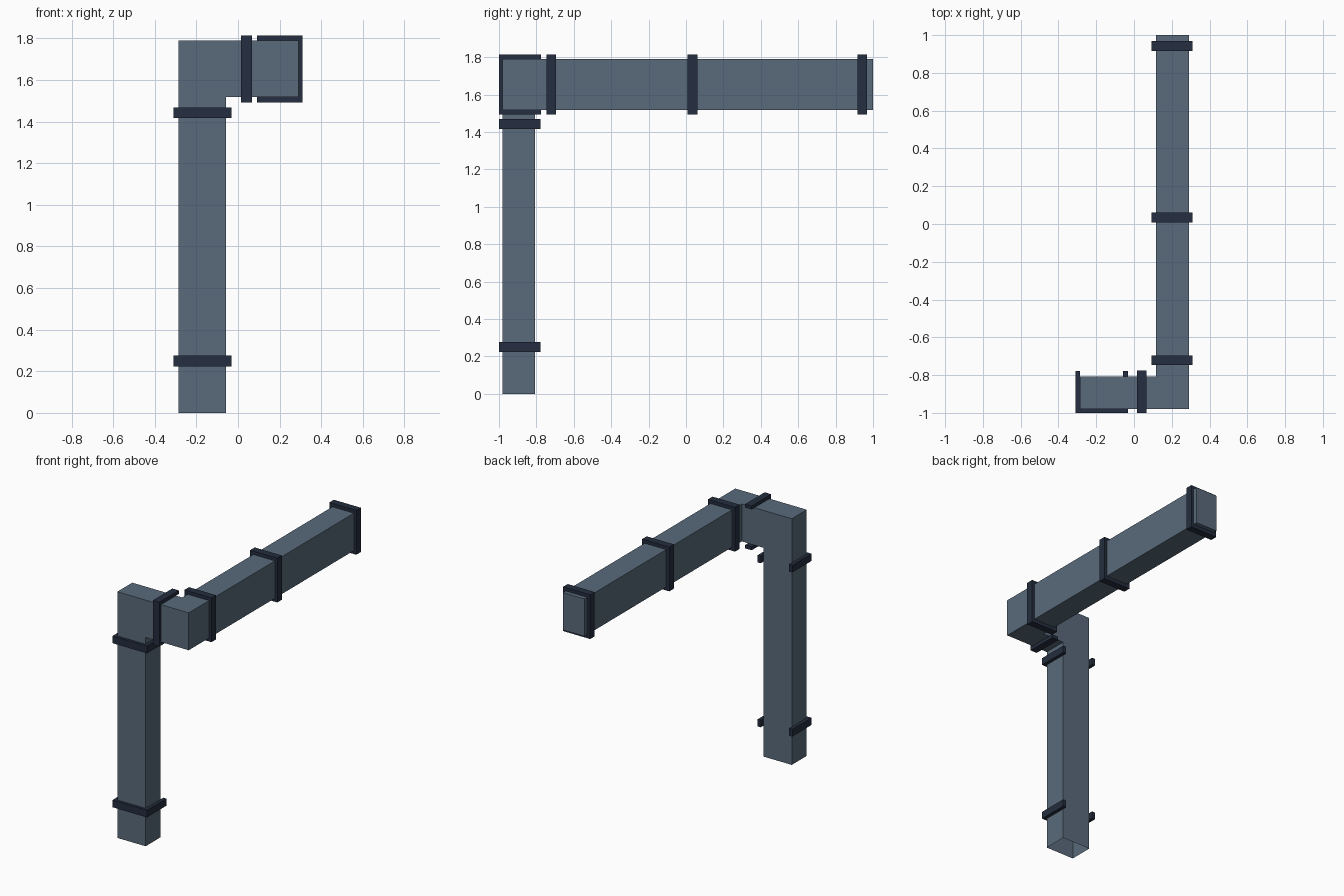
import bpy, bmesh

if "Cube" in bpy.data.objects:
    bpy.data.objects.remove(bpy.data.objects["Cube"])


def material(name, rgb):
    m = bpy.data.materials.new(name)
    m.diffuse_color = (*rgb, 1)
    m.use_nodes = True
    m.node_tree.nodes["Principled BSDF"].inputs["Base Color"].default_value = m.diffuse_color
    return m


DUCT = material("duct_metal", (0.10, 0.145, 0.20))
STRAP = material("strap_metal", (0.018, 0.027, 0.05))


def finish(name, bm, mat):
    bmesh.ops.recalc_face_normals(bm, faces=bm.faces)
    me = bpy.data.meshes.new(name)
    bm.to_mesh(me)
    bm.free()
    me.materials.append(mat)
    ob = bpy.data.objects.new(name, me)
    bpy.context.collection.objects.link(ob)


def add_box(bm, lo, hi):
    vs = bmesh.ops.create_cube(bm, size=1)["verts"]
    for v in vs:
        for i in range(3):
            v.co[i] = hi[i] if v.co[i] > 0 else lo[i]


# Outer limits of the duct runs
XL, XV = -0.285, -0.057      # vertical run in x
XI, XR = 0.117, 0.29         # long run in x
YF, YB = -0.98, -0.808       # front runs in y
ZB, ZT = 1.518, 1.79         # upper runs in z

# Duct: one rectangular tube with two mitred elbows, open at the foot
sections = [
    [(XL, YF, 0), (XV, YF, 0), (XV, YB, 0), (XL, YB, 0)],
    [(XL, YF, ZT), (XV, YF, ZB), (XV, YB, ZB), (XL, YB, ZT)],
    [(XR, YF, ZT), (XR, YF, ZB), (XI, YB, ZB), (XI, YB, ZT)],
    [(XR, 1, ZT), (XR, 1, ZB), (XI, 1, ZB), (XI, 1, ZT)],
]
bm = bmesh.new()
rings = [[bm.verts.new(p) for p in s] for s in sections]
for a, b in zip(rings, rings[1:]):
    for i in range(4):
        j = (i + 1) % 4
        bm.faces.new((a[i], a[j], b[j], b[i]))
bm.faces.new(rings[-1])
finish("duct", bm, DUCT)

T = 0.025   # strap thickness
H = 0.026   # half strap width

# U-shaped straps round the vertical run, open at the back
for name, z in (("lower_strap", 0.25), ("upper_strap", 1.443)):
    bm = bmesh.new()
    add_box(bm, (XL - T, -1, z - H), (XV + T, YF, z + H))
    add_box(bm, (XL - T, YF, z - H), (XL, -0.778, z + H))
    add_box(bm, (XV, YF, z - H), (XV + T, -0.778, z + H))
    finish(name, bm, STRAP)

# U-shaped strap round the short cross run, open at the back
x = 0.041
bm = bmesh.new()
add_box(bm, (x - H, -1, ZB - T), (x + H, YF, ZT + T))
add_box(bm, (x - H, YF, ZT), (x + H, -0.775, ZT + T))
add_box(bm, (x - H, YF, ZB - T), (x + H, -0.775, ZB))
finish("cross_strap", bm, STRAP)

# Full straps round the long run
for name, y in (("front_strap", -0.721), ("middle_strap", 0.035), ("end_strap", 0.943)):
    bm = bmesh.new()
    for z0, z1 in ((ZB - T, ZB), (ZT, ZT + T)):
        add_box(bm, (XI - T, y - H, z0), (XR + 0.02, y + H, z1))
    for x0, x1 in ((XI - T, XI), (XR, XR + 0.02)):
        add_box(bm, (x0, y - H, ZB), (x1, y + H, ZT))
    finish(name, bm, STRAP)
